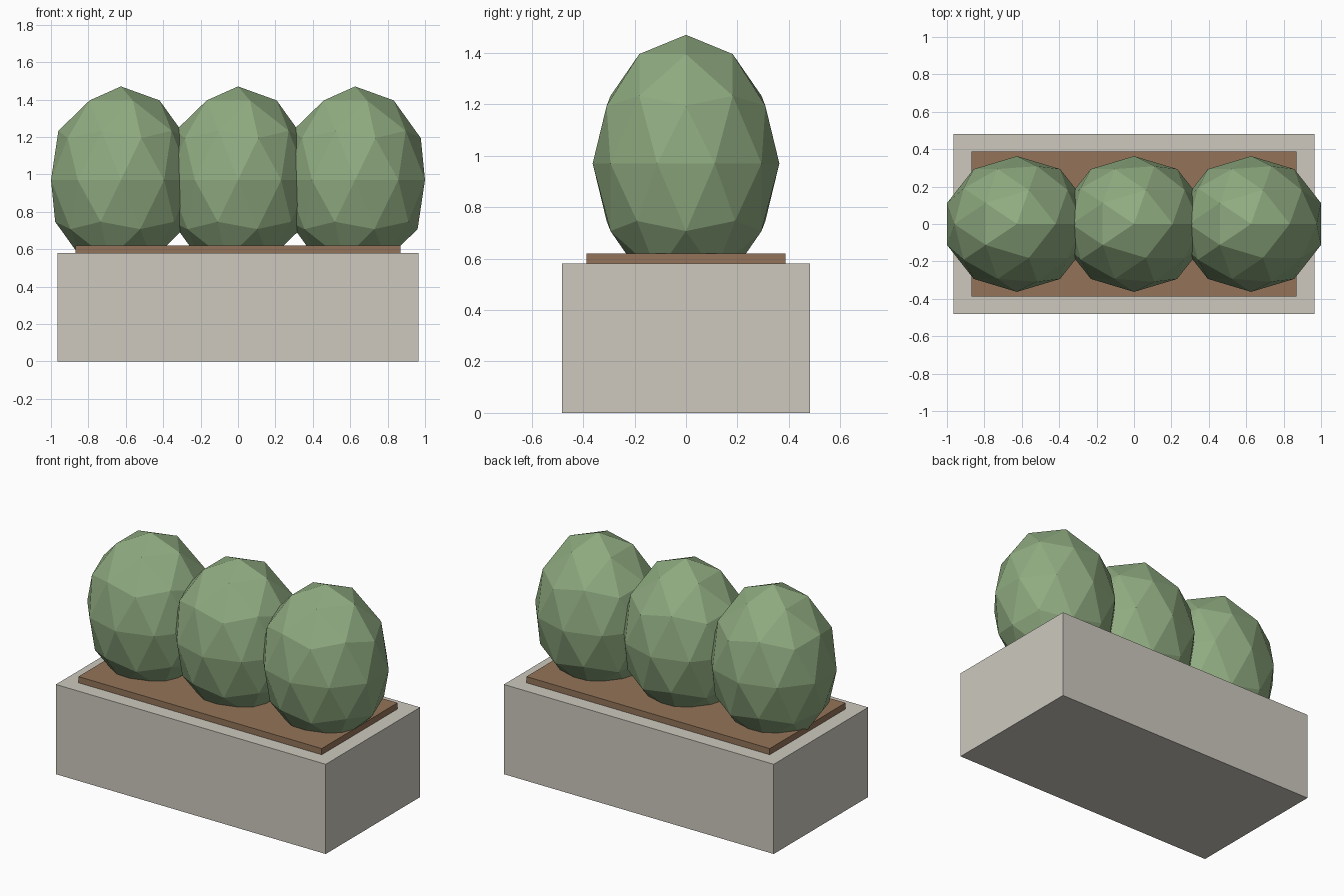
import bpy

cube = bpy.data.objects.get("Cube")
if cube:
    bpy.data.objects.remove(cube, do_unlink=True)


def make_material(name, rgb):
    mat = bpy.data.materials.new(name)
    mat.use_nodes = True
    mat.diffuse_color = (*rgb, 1)
    mat.node_tree.nodes["Principled BSDF"].inputs["Base Color"].default_value = (*rgb, 1)
    return mat


def finish(name, mat, scale):
    obj = bpy.context.object
    obj.name = name
    obj.scale = scale
    bpy.ops.object.transform_apply(location=False, rotation=False, scale=True)
    obj.data.materials.append(mat)
    return obj


def box(name, mat, width, depth, bottom, top):
    bpy.ops.mesh.primitive_cube_add(size=1, location=(0, 0, (bottom + top) / 2))
    return finish(name, mat, (width, depth, top - bottom))


stone = make_material("warm grey stone", (0.61, 0.584, 0.515))
earth = make_material("brown earth", (0.296, 0.175, 0.098))
leaves = make_material("leaf green", (0.275, 0.407, 0.216))

# Planter block and the soil slab on top
box("planter", stone, 1.93, 0.964, 0, 0.58)
box("soil", earth, 1.74, 0.774, 0.56, 0.62)

# Row of three faceted egg-shaped bushes sunk into the soil
for name, x in (("right_bush", -0.626), ("middle_bush", 0), ("left_bush", 0.626)):
    bpy.ops.mesh.primitive_ico_sphere_add(subdivisions=2, radius=1, location=(x, 0, 0.97))
    finish(name, leaves, (0.393, 0.363, 0.5))
